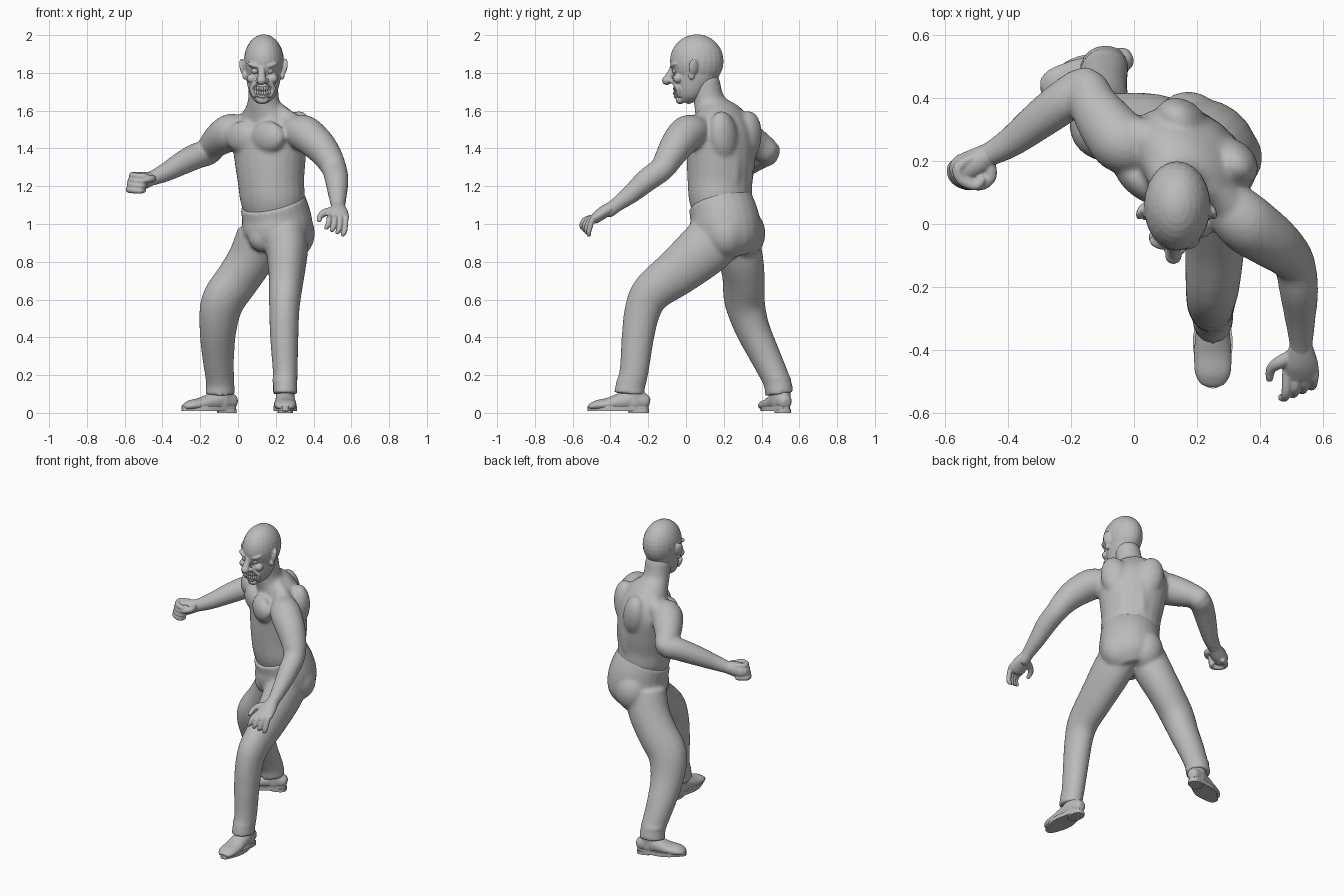
import bpy, bmesh, math
from mathutils import Vector, Matrix

cube = bpy.data.objects.get("Cube")
if cube:
    bpy.data.objects.remove(cube)

CM = 0.01                                # all sizes below are in hundredths
FACING = Vector((-0.62, -0.78, 0))       # where chest and hips point
SIDE = Vector((0.78, -0.62, 0))          # towards the left shoulder
FRONT = Vector((0, -1, 0))
UP = Vector((0, 0, 1))

grey = bpy.data.materials.new("plain grey")
grey.use_nodes = True
grey.diffuse_color = (0.5, 0.5, 0.5, 1)
grey.node_tree.nodes["Principled BSDF"].inputs["Base Color"].default_value = (0.5, 0.5, 0.5, 1)


def spline(a, b, c, d, t):
    """Catmull-Rom blend of four section tuples."""
    return [0.5 * (2 * q + (r - p) * t + (2 * p - 5 * q + 4 * r - s) * t * t
                   + (3 * q - p - 3 * r + s) * t ** 3) for p, q, r, s in zip(a, b, c, d)]


def loft(bm, sections, ref=FRONT, rounded=True, steps=4, sides=24):
    """Closed tube through (x, y, z, half width, half depth); depth lies along ref."""
    pts = [s if len(s) == 5 else (*s, s[-1]) for s in sections]
    ext = [pts[0]] + pts + [pts[-1]]
    rows = [spline(*ext[i:i + 4], k / steps) for i in range(len(pts) - 1) for k in range(steps)]
    rows.append(pts[-1])
    pos = [Vector(r[:3]) for r in rows]
    frames = []
    for i, r in enumerate(rows):
        tan = (pos[min(i + 1, len(pos) - 1)] - pos[max(i - 1, 0)]).normalized()
        frames.append((pos[i], tan, r[3], r[4]))
    if rounded:
        def cap(frame, sign):
            p, t, w, d = frame
            return [(p + t * sign * min(w, d) * k, t, w * f, d * f) for k, f in ((0.5, 0.85), (0.85, 0.5))]
        frames = cap(frames[0], -1)[::-1] + frames + cap(frames[-1], 1)
    rings, made = [], []
    for p, t, w, d in frames:
        a = (ref - t * ref.dot(t)).normalized()
        b = t.cross(a)
        angles = [math.tau * k / sides for k in range(sides)]
        rings.append([bm.verts.new((p + b * w * math.cos(q) + a * d * math.sin(q)) * CM) for q in angles])
    for lo, hi in zip(rings, rings[1:]):
        made += [bm.faces.new((lo[k], lo[k - 1], hi[k - 1], hi[k])) for k in range(sides)]
    made += [bm.faces.new(rings[0]), bm.faces.new(rings[-1])]
    bmesh.ops.recalc_face_normals(bm, faces=made)


def blob(bm, centre, radii, turn=0, roll=0):
    """Ellipsoid, turned about z after a roll about y (degrees)."""
    m = (Matrix.Translation(Vector(centre) * CM) @ Matrix.Rotation(math.radians(turn), 4, "Z")
         @ Matrix.Rotation(math.radians(roll), 4, "Y") @ Matrix.Diagonal((*(Vector(radii) * CM), 1)))
    bmesh.ops.create_uvsphere(bm, u_segments=24, v_segments=16, radius=1, matrix=m)


def finish(name, bm, voxel=0, smooth=4, matrix=None):
    """Turn a bmesh into an object; a voxel size fuses its pieces into one skin."""
    mesh = bpy.data.meshes.new(name)
    bm.to_mesh(mesh)
    bm.free()
    mesh.materials.append(grey)
    for p in mesh.polygons:
        p.use_smooth = True
    ob = bpy.data.objects.new(name, mesh)
    bpy.context.collection.objects.link(ob)
    if matrix:
        ob.matrix_world = matrix
    if voxel:
        fuse = ob.modifiers.new("fuse", "REMESH")
        fuse.mode, fuse.voxel_size, fuse.use_smooth_shade = "VOXEL", voxel * CM, True
        relax = ob.modifiers.new("relax", "SMOOTH")
        relax.factor, relax.iterations = 0.5, smooth
    return ob


# Torso with neck, chest and back muscles
bm = bmesh.new()
loft(bm, [(20, 20, 100, 14, 13), (18.5, 18.5, 112, 17.6, 16), (17.5, 18, 122, 18.2, 16.5),
          (17, 18.5, 134, 20, 17), (16.5, 18.5, 147, 21.5, 16), (15.5, 17, 155, 18, 12.5),
          (14, 14, 161, 11.5, 9), (13.5, 12, 166, 8.4, 8), (13.5, 10, 175, 7.8, 8)], FACING)
chest = Vector((16, 17, 146))
for s in (-1, 1):
    blob(bm, chest + FACING * 11 + SIDE * 8.5 * s, (10.5, 5.5, 8.5), -38)
    blob(bm, chest - FACING * 11.5 + SIDE * 10 * s, (9, 7, 14), -38, 12 * s)
    blob(bm, chest - FACING * 11.5 + SIDE * 5 * s - UP * 16, (6, 7, 20), -38)
    loft(bm, [(13.5, 13, 165, 5), (*(chest + SIDE * 10 * s + UP * 11), 5),
              (*(chest + SIDE * 18 * s + UP * 6), 6)])

# Left arm, bent forward
loft(bm, [(32, 4, 149, 9), (36, 0, 147.5, 9.6), (43, -5, 141.5, 8.8), (48, -9, 135, 7.6), (51, -13, 129, 6.6),
          (52.3, -21, 123, 6.2), (52.7, -29, 116, 5.1), (53, -37, 110, 3.9), (53, -41, 107, 3.9)])
# Right arm, elbow drawn back
loft(bm, [(0, 25, 149, 9), (-4, 26, 148.5, 9.8), (-9, 32, 145.5, 9), (-13, 38, 142, 7.7), (-15.5, 43, 138, 6.8),
          (-22, 39, 136, 6.9), (-30, 33, 132, 6.2), (-39, 26, 127, 4.9), (-46, 22, 124, 3.9), (-50, 20, 123, 3.9)])
blob(bm, (-15.5, 46, 139), (4, 4, 4))
blob(bm, (52, -12, 128), (5, 4, 5))
finish("torso_and_arms", bm, 1.0, 9)

# Open left hand
bm = bmesh.new()
loft(bm, [(53, -39, 109, 3.8, 3.2), (53, -44, 106, 5.4, 3.3), (53, -48, 103, 5.6, 2.8)], UP)
for i in range(4):
    x, droop = 48.6 + 2.9 * i, 1.2 * i
    loft(bm, [(x, -47, 104, 1.6), (x - 0.3, -53 + droop, 102.5, 1.5), (x - 0.8, -55 + droop, 100 - droop, 1.4),
              (x - 1.8, -55 + droop, 98 - droop, 1.2)])
loft(bm, [(50, -42, 107, 2.2), (46, -44, 106, 2), (43.5, -46, 104, 1.6), (43, -49, 102, 1.2)], UP)
finish("left_hand", bm, 0.5, 2)

# Clenched right hand
bm = bmesh.new()
loft(bm, [(-46, 22, 124, 3.8), (-50, 19.5, 123, 4.6), (-54, 17.5, 122, 4.8)], UP)
for i in range(4):
    x, z = -52 + 0.6 * i, 118.4 + 2.5 * i
    loft(bm, [(x - 1, 21, z, 1.6), (x - 5.5, 18, z, 1.8), (x - 4.5, 14, z - 0.4, 1.7), (x, 12.2, z - 0.8, 1.6),
              (x + 2, 14, z - 0.5, 1.4)], UP)
loft(bm, [(-46, 19, 124, 2.2), (-45.5, 15, 124, 1.9), (-48, 12.5, 123.5, 1.7), (-51, 12, 123, 1.3)], UP)
finish("right_fist", bm, 0.5, 2)

# Trousers: hips, forward left leg, trailing right leg
bm = bmesh.new()
loft(bm, [(19, 22, 85, 13, 13), (20.5, 21.5, 92, 18, 18), (20.8, 20.8, 99, 18.8, 18.8), (20, 20, 105, 18.4, 18),
          (18.2, 18, 112, 18, 16.6)], FACING, False)
blob(bm, (13, 12.5, 93), (7.5, 7.5, 8))
for s in (-1, 1):
    blob(bm, Vector((21, 23, 95)) + SIDE * 8 * s - FACING * 4, (11, 11, 13), -38)
loft(bm, [(25.5, 18, 95, 11, 15), (26, 9, 86, 11, 14.5), (25.8, -4, 75, 9.7, 12.7), (25, -18, 64, 8.7, 10.8),
          (24.5, -23, 54, 8, 9.6), (24.5, -25.5, 40, 7.5, 8.6), (25, -27.5, 22, 6.6, 7.7),
          (25, -29.5, 14, 6.4, 7.8), (25, -30, 10, 6.8, 8.2)], FRONT, False)
loft(bm, [(12, 26, 94, 12, 13), (7, 29, 82, 11.5, 12.5), (0, 30.5, 71, 10.7, 12.2), (-8, 31, 59, 10.2, 12),
          (-10.5, 35, 45, 9, 10.2), (-10.5, 42, 30, 8, 8.6), (-9.5, 48, 17, 7.2, 7.6),
          (-9.5, 49.5, 10, 7.6, 8)], Vector((-0.85, -0.5, 0)), False)
blob(bm, (24.8, -29, 17), (6.8, 8, 2.5))
blob(bm, (-9.5, 48, 18), (7.8, 7.8, 2.8))
finish("trousers", bm, 1.0, 9)


def shoe(name, heel, angle, length):
    """Shoe with its toe along local -y: shaped upper, flat sole and heel block."""
    place = Matrix.Translation(Vector((*heel, 0)) * CM) @ Matrix.Rotation(math.radians(angle), 4, "Z")
    place = place @ Matrix.Diagonal((1, length / 32, 1, 1))
    upper = bmesh.new()
    loft(upper, [(0, -2.5, 6, 4, 4.5), (0, -8, 7, 5, 5.5), (0, -14, 6, 5.4, 4.8), (0, -21, 4.6, 6, 3.5),
                 (0, -27, 4, 5.8, 2.8), (0, -30, 3.4, 4.6, 1.9)], UP)
    loft(upper, [(0, -8, 5, 5, 6), (0, -8, 13, 5, 6)])
    finish(name + "_upper", upper, 0.7, 3, place)
    for part, middle, half, height, width in (("sole", -16, 16.2, 2.6, 6.2), ("heel", -5, 5.4, 2, 5.2)):
        bm = bmesh.new()
        base = 0 if part == "heel" else 1
        rim = []
        for k in range(32):
            a = math.tau * k / 32
            y = middle + half * math.sin(a)
            taper = 0.9 + 0.13 * math.sin(y / 4.5 - 0.6)      # narrow waist under the arch
            rim.append(bm.verts.new(Vector((width * taper * math.copysign(abs(math.cos(a)) ** 0.7, math.cos(a)),
                                            y, base)) * CM))
        slab = bmesh.ops.extrude_face_region(bm, geom=[bm.faces.new(rim)])
        bmesh.ops.translate(bm, vec=UP * height * CM, verts=[g for g in slab["geom"] if isinstance(g, bmesh.types.BMVert)])
        bmesh.ops.recalc_face_normals(bm, faces=bm.faces)
        ob = finish(name + "_" + part, bm, matrix=place)
        bpy.context.view_layer.objects.active = ob
        ob.select_set(True)
        bpy.ops.object.shade_smooth_by_angle()
        ob.select_set(False)


shoe("left_shoe", (25, -20), 0, 32)
shoe("right_shoe", (-1.5, 53), -68, 30)

# Head: skull, jaw, brow, cheeks, nose, ears
bm = bmesh.new()
blob(bm, (13.7, 5.7, 186.2), (10.6, 14.2, 14.2))
loft(bm, [(13, -1.5, 165, 3.5, 3), (13, 0, 167.5, 6, 5.5), (13.3, 2.5, 172, 8, 8.7), (13.5, 5, 179, 9.4, 11.8),
          (13.7, 5.5, 186, 9.8, 12.6)], FRONT, False, 5, 32)
for s in (-1, 1):
    x = 12.9 + 4.3 * s
    blob(bm, (x, -5.9, 184), (4, 2.2, 1.5), 14 * s, -18 * s)
    blob(bm, (x + s, -4.2, 177), (3, 2.8, 2.6))
    blob(bm, (x - 2.3 * s, -7.8, 175.8), (1.6, 1.8, 1.4))
    blob(bm, (13.5 + 11 * s, 4, 183.2), (1.4, 2.8, 4.4), 25 * s, 10 * s)
    blob(bm, (13.5 + 10 * s, 2.8, 178.5), (1.2, 1.7, 2.2))
    loft(bm, [(x - 1.5 * s, -6.4, 175, 1.2), (x + 1.5 * s, -4.4, 172, 1.3), (x, -3.6, 168, 1.2)])
loft(bm, [(12.6, -6.4, 184, 1.6), (12.5, -8, 180, 1.9), (12.5, -9.6, 176.8, 2.3)])
blob(bm, (12.5, -10.2, 176), (2.6, 2.5, 2.4))
blob(bm, (13, -3, 165.6), (3.2, 2.4, 2.2))
# Lips as a wide grimacing ring
lips = [(12.9 + 4.8 * math.cos(a), -5.8 + 2 * abs(math.cos(a)), 170.3 + 2.7 * math.sin(a) + 1.2 * math.cos(a) ** 2, 0.9)
        for a in (math.tau * k / 12 for k in range(13))]
loft(bm, lips, Vector((0.02, -1, 0.03)), False, 3, 10)
finish("head", bm, 0.45, 4)

# Eyes and bared teeth
for name, s in (("right_eye", -1), ("left_eye", 1)):
    bm = bmesh.new()
    blob(bm, (12.9 + 3.9 * s, -5.2, 181), (2, 2, 1.7))
    finish(name, bm)
for name, z in (("upper_teeth", 171.6), ("lower_teeth", 169.2)):
    bm = bmesh.new()
    for i in range(-3, 4):
        blob(bm, (12.9 + 1.2 * i, -6 + 0.14 * i * i, z + 0.06 * i * i), (0.75, 0.8, 1.3))
    finish(name, bm)
